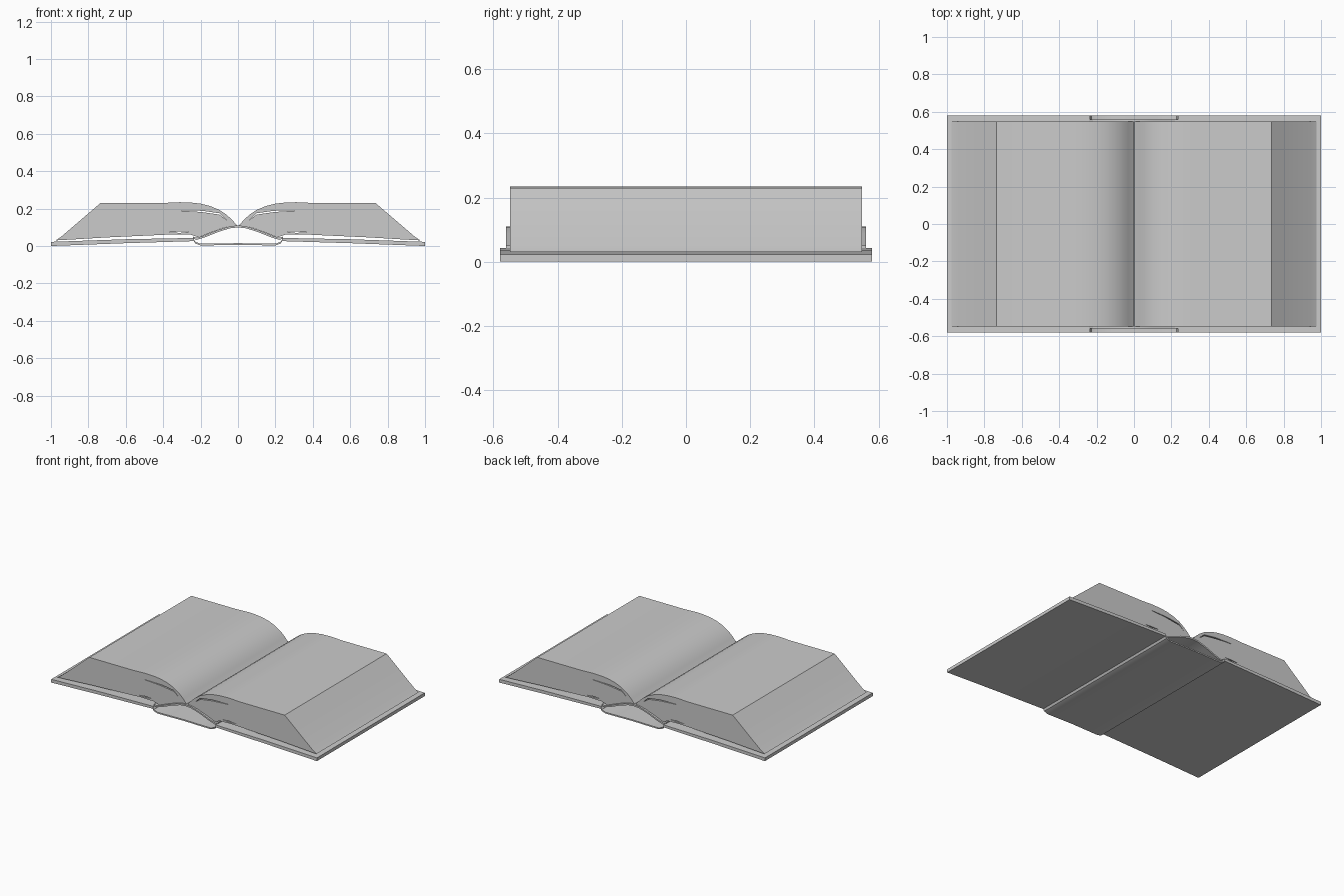
import bpy, bmesh
from math import radians
from mathutils import Matrix

cube = bpy.data.objects.get("Cube")
if cube:
    bpy.data.objects.remove(cube, do_unlink=True)

grey = bpy.data.materials.new("soft grey")
grey.use_nodes = True
colour = (0.6, 0.6, 0.6, 1)
grey.diffuse_color = colour
grey.node_tree.nodes["Principled BSDF"].inputs["Base Color"].default_value = colour


def flip(points):
    return [(-x, z) for x, z in reversed(points)]


def sheet(path, thick):
    """Closed outline of a thin sheet lying along a path."""
    return path + [(x, z - thick) for x, z in reversed(path)]


def extrude(name, outlines, half_depth):
    """Fill x-z outlines (inner ones become holes) and extrude along y."""
    curve = bpy.data.curves.new(name, "CURVE")
    curve.dimensions = "2D"
    curve.fill_mode = "BOTH"
    curve.extrude = half_depth
    for points in outlines:
        spline = curve.splines.new("POLY")
        spline.points.add(len(points) - 1)
        for p, (x, z) in zip(spline.points, points):
            p.co = (x, z, 0, 1)
        spline.use_cyclic_u = True
    temp = bpy.data.objects.new(name + "_profile", curve)
    bpy.context.collection.objects.link(temp)
    bpy.context.view_layer.update()
    graph = bpy.context.evaluated_depsgraph_get()
    mesh = bpy.data.meshes.new_from_object(temp.evaluated_get(graph))
    bpy.data.objects.remove(temp, do_unlink=True)
    mesh.name = name
    bm = bmesh.new()
    bm.from_mesh(mesh)
    bmesh.ops.transform(bm, matrix=Matrix.Rotation(radians(90), 4, "X"), verts=bm.verts)
    bmesh.ops.remove_doubles(bm, verts=bm.verts, dist=0.0001)
    bmesh.ops.recalc_face_normals(bm, faces=bm.faces)
    bm.to_mesh(mesh)
    bm.free()
    mesh.materials.clear()
    mesh.materials.append(grey)
    obj = bpy.data.objects.new(name, mesh)
    bpy.context.collection.objects.link(obj)
    bpy.ops.object.select_all(action="DESELECT")
    bpy.context.view_layer.objects.active = obj
    obj.select_set(True)
    bpy.ops.object.shade_smooth_by_angle(angle=radians(25))
    return obj


# Page block: leaf surface, sloped fore edge, underside, with slits between sections
upper = [(0.01, 0.115), (0.03, 0.138), (0.06, 0.166), (0.1, 0.193), (0.15, 0.214),
         (0.2, 0.226), (0.25, 0.232), (0.31, 0.234), (0.4, 0.23), (0.735, 0.23),
         (0.8, 0.174), (0.945, 0.05), (0.975, 0.03)]
lower = [(0.9, 0.034), (0.7, 0.046), (0.5, 0.055), (0.35, 0.062), (0.25, 0.06),
         (0.21, 0.046), (0.15, 0.07), (0.08, 0.096), (0.03, 0.107)]
half = upper + lower
slit = [(0.06, 0.138), (0.1, 0.168), (0.2, 0.182), (0.33, 0.19),
        (0.27, 0.19), (0.19, 0.188), (0.1, 0.175)]
gap = [(0.26, 0.076), (0.31, 0.07), (0.37, 0.073), (0.32, 0.077)]
block = [(0, 0.107)] + half + [(0, 0.104)] + flip(half)
extrude("page_block", [block, slit, flip(slit), gap, flip(gap)], 0.548)

# Cover boards, rising slightly towards the hinge
board = [(1, 0.0), (1, 0.022), (0.6, 0.036), (0.235, 0.043), (0.235, 0.026), (0.6, 0.015)]
extrude("left_board", [board], 0.58)
extrude("right_board", [flip(board)], 0.58)

# Spine strip hanging between the hinges
spine = [(0.24, 0.04), (0.228, 0.022), (0.2, 0.012), (0.12, 0.013)]
extrude("spine", [sheet(spine + [(0, 0.015)] + flip(spine), 0.009)], 0.58)

# Arched lining under the sewn page backs
lining = [(0.24, 0.05), (0.22, 0.044), (0.18, 0.056), (0.1, 0.088), (0.04, 0.106)]
extrude("spine_lining", [sheet(lining + [(0, 0.11)] + flip(lining), 0.011)], 0.56)
